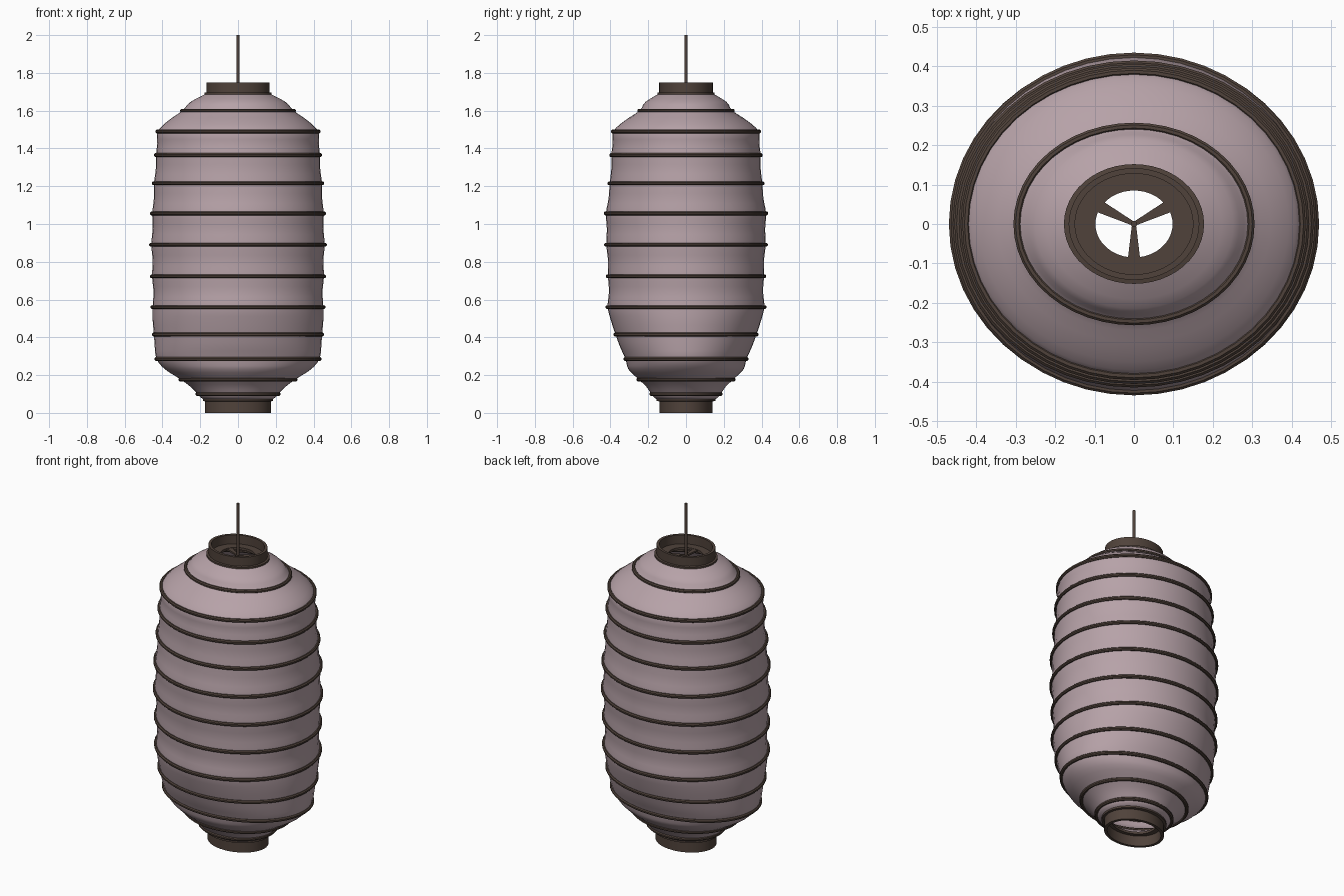
import bpy, bmesh, math
from mathutils import Vector

if "Cube" in bpy.data.objects:
    bpy.data.objects.remove(bpy.data.objects["Cube"])

SEG = 48


def material(name, col):
    m = bpy.data.materials.new(name)
    m.diffuse_color = (*col, 1)
    m.use_nodes = True
    m.node_tree.nodes["Principled BSDF"].inputs["Base Color"].default_value = m.diffuse_color
    return m


PAPER = material("paper", (0.47, 0.36, 0.39))
WOOD = material("dark_wood", (0.08, 0.055, 0.043))


def finish(name, bm, mat, angle=40):
    me = bpy.data.meshes.new(name)
    bm.to_mesh(me)
    bm.free()
    me.materials.append(mat)
    ob = bpy.data.objects.new(name, me)
    bpy.context.collection.objects.link(ob)
    bpy.ops.object.select_all(action='DESELECT')
    ob.select_set(True)
    bpy.context.view_layer.objects.active = ob
    bpy.ops.object.shade_smooth_by_angle(angle=math.radians(angle))
    return ob


def oval_lathe(name, profile, mat, closed=True, angle=40):
    """Sweep (rx, ry, z) points around z as ellipses."""
    bm = bmesh.new()
    loops = [[bm.verts.new((rx * math.cos(2 * math.pi * i / SEG),
                            ry * math.sin(2 * math.pi * i / SEG), z))
              for i in range(SEG)] for rx, ry, z in profile]
    pairs = list(zip(loops, loops[1:]))
    if closed:
        pairs.append((loops[-1], loops[0]))
    for a, b in pairs:
        for i in range(SEG):
            j = (i + 1) % SEG
            bm.faces.new((a[i], a[j], b[j], b[i]))
    if closed:
        bmesh.ops.recalc_face_normals(bm, faces=bm.faces)
    return finish(name, bm, mat, angle)


# Hoops, bottom to top: outer half width, outer half depth, height
hoops = [(.225, .195, .10), (.315, .262, .177), (.443, .332, .285),
         (.457, .385, .415), (.464, .427, .56), (.467, .425, .723),
         (.471, .434, .89), (.466, .436, 1.056), (.457, .416, 1.215),
         (.446, .407, 1.365), (.437, .397, 1.49), (.307, .258, 1.60)]

for n, (rx, ry, z) in enumerate(hoops):
    t = .0105
    section = [(rx - t + t * math.cos(a), ry - t + t * math.sin(a + math.pi / 2), z + t * math.sin(a))
               for a in (2 * math.pi * (k + .5) / 8 for k in range(8))]
    oval_lathe(f"hoop_{n + 1}", section, WOOD)

# Paper skin: hoop radii plus a small bulge or pinch halfway between hoops
bulge = [.006, -.006, .02, .003, .003, -.006, -.005, -.004, -.004, -.004, -.002, .012, .022]
nodes = [(.172, .145, .065)] + [(x - .012, y - .012, z) for x, y, z in hoops] + [(.165, .14, 1.692)]
nodes = [Vector(p) for p in nodes]
control = []
for a, b, d in zip(nodes, nodes[1:], bulge):
    control += [a, (a + b) / 2 + Vector((d, d, 0))]
control.append(nodes[-1])
skin = []
for i in range(len(control) - 1):
    p0, p1, p2, p3 = (control[min(max(i + k, 0), len(control) - 1)] for k in (-1, 0, 1, 2))
    for t in (0, .33, .67):
        skin.append(.5 * (2 * p1 + (p2 - p0) * t + (2 * p0 - 5 * p1 + 4 * p2 - p3) * t * t
                          + (3 * p1 - p0 - 3 * p2 + p3) * t ** 3))
skin.append(control[-1])
oval_lathe("paper_shade", skin, PAPER, closed=False, angle=80)

# Collars: outer flange, upright wall, inner floor with a hole
oval_lathe("top_collar", [(.178, .152, 1.683), (.178, .152, 1.695), (.166, .142, 1.697),
                          (.166, .142, 1.75), (.150, .128, 1.75), (.150, .128, 1.697),
                          (.098, .085, 1.697), (.098, .085, 1.683)], WOOD, angle=30)
oval_lathe("bottom_collar", [(.186, .156, .075), (.186, .156, .063), (.174, .14, .061),
                             (.174, .14, 0), (.157, .124, 0), (.157, .124, .061),
                             (.128, .105, .061), (.128, .105, .075)], WOOD, angle=30)

# Three tapering spokes that carry the hanging rod
for n, deg in enumerate((30, 150, 270)):
    bm = bmesh.new()
    ang = math.radians(deg)
    u = Vector((math.cos(ang) * 1.08, math.sin(ang) * .95, 0))
    v = Vector((-math.sin(ang), math.cos(ang), 0))
    outline = [u * r + v * w for r, w in ((0, -.005), (.105, -.017), (.105, .017), (0, .005))]
    face = bm.faces.new([bm.verts.new(p + Vector((0, 0, 1.685))) for p in outline])
    top = bmesh.ops.extrude_face_region(bm, geom=[face])
    bmesh.ops.translate(bm, vec=(0, 0, .01),
                        verts=[g for g in top["geom"] if isinstance(g, bmesh.types.BMVert)])
    bmesh.ops.recalc_face_normals(bm, faces=bm.faces)
    finish(f"spoke_{n + 1}", bm, WOOD, 30)

# Hanging rod
bm = bmesh.new()
bmesh.ops.create_cone(bm, cap_ends=True, segments=12, radius1=.008, radius2=.008, depth=.316)
bmesh.ops.translate(bm, verts=bm.verts, vec=(0, 0, 1.842))
finish("hanging_rod", bm, WOOD)
